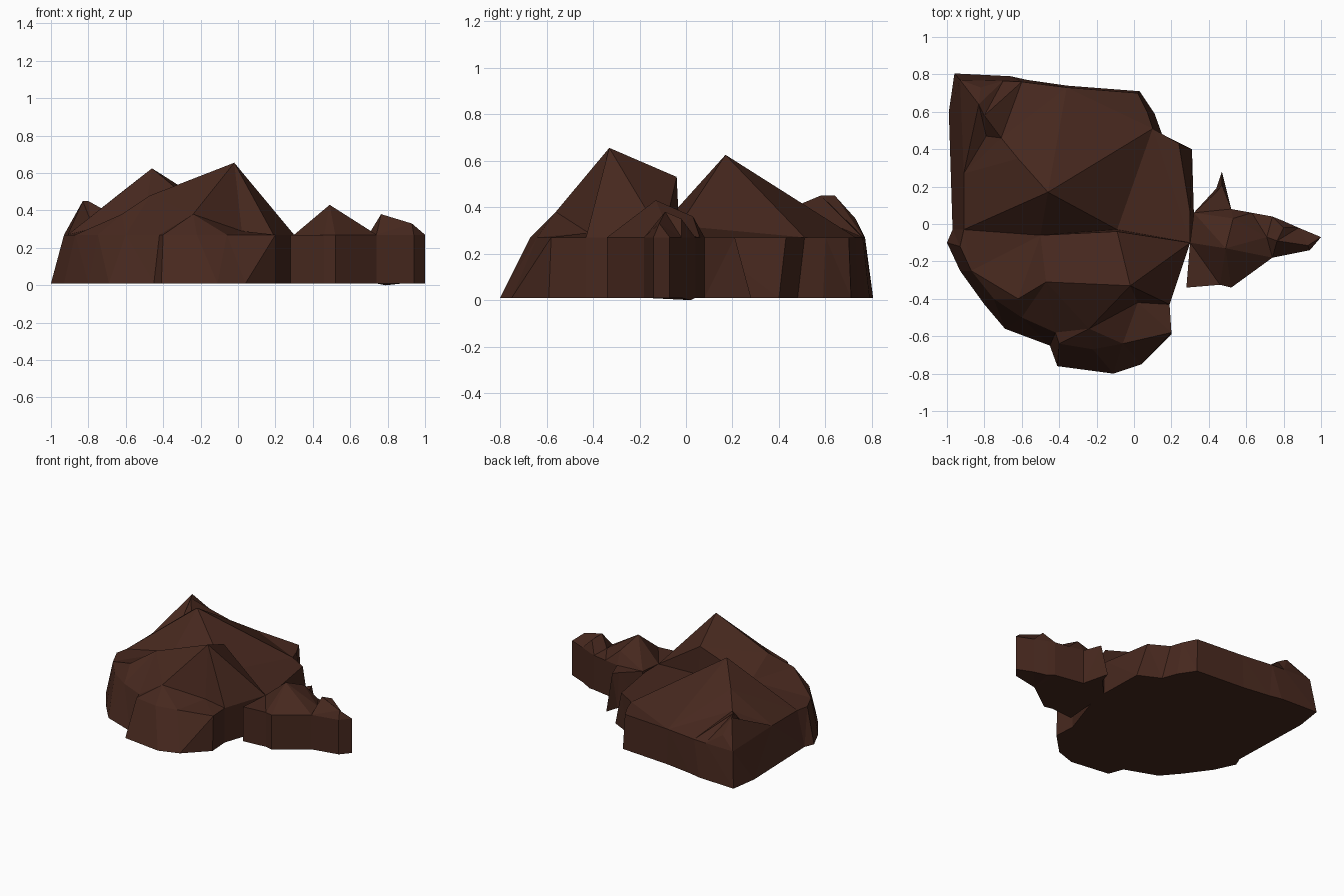
import bpy
import bmesh
from mathutils import Vector
from mathutils.geometry import delaunay_2d_cdt

RIM, BASE = 0.27, 0.01

mat = bpy.data.materials.new("brown_rock")
mat.diffuse_color = (0.062, 0.021, 0.013, 1)


def rock(name, foot, rim, peaks, ridges=(), nub=None):
    """Leaning walls from foot to rim, with a faceted cap triangulated over the peaks."""
    n = len(foot)
    top = [(x, y, RIM) for x, y in rim] + list(peaks)
    edges = [(i, (i + 1) % n) for i in range(n)] + list(ridges)
    flat = [Vector(p[:2]) for p in top]
    co, _, faces, orig, _, _ = delaunay_2d_cdt(flat, edges, [], 1, 1e-5)
    bm = bmesh.new()
    cap = []
    for c, o in zip(co, orig):
        z = top[o[0]][2] if o else RIM
        cap.append(bm.verts.new((c.x, c.y, z)))
    where = {i: cap[k] for k, o in enumerate(orig) for i in o}
    for f in faces:
        bm.faces.new([cap[i] for i in f])
    low = [bm.verts.new((x, y, 0 if i == nub else BASE)) for i, (x, y) in enumerate(foot)]
    for i in range(n):
        j = (i + 1) % n
        bm.faces.new((low[i], low[j], where[j], where[i]))
    bm.faces.new(low[::-1])
    bmesh.ops.triangulate(bm, faces=[f for f in bm.faces if len(f.verts) > 3])
    bmesh.ops.recalc_face_normals(bm, faces=bm.faces)
    me = bpy.data.meshes.new(name)
    bm.to_mesh(me)
    bm.free()
    me.materials.append(mat)
    ob = bpy.data.objects.new(name, me)
    bpy.context.collection.objects.link(ob)
    return ob


# large rock mass
foot = [(0.30, -0.10), (0.32, 0.06), (0.31, 0.40), (0.15, 0.48), (0.11, 0.59), (0.03, 0.71),
        (-0.36, 0.74), (-0.57, 0.77), (-0.66, 0.79), (-0.96, 0.805), (-0.99, 0.60), (-0.97, -0.03),
        (-1.0, -0.10), (-0.93, -0.25), (-0.80, -0.43), (-0.69, -0.56), (-0.45, -0.65),
        (-0.41, -0.76), (-0.11, -0.80), (0.04, -0.75), (0.20, -0.59), (0.19, -0.43)]
rim = [(0.30, -0.10), (0.30, 0.06), (0.24, 0.43), (0.10, 0.51), (0.07, 0.60), (0.02, 0.70),
       (-0.36, 0.73), (-0.60, 0.76), (-0.70, 0.765), (-0.93, 0.77), (-0.91, 0.27), (-0.91, -0.03),
       (-0.93, -0.12), (-0.87, -0.25), (-0.75, -0.40), (-0.60, -0.50), (-0.42, -0.58),
       (-0.40, -0.64), (-0.22, -0.67), (-0.06, -0.64), (0.20, -0.58), (0.19, -0.43)]
peaks = [(-0.02, -0.33, 0.655),  # 22 front summit
         (-0.09, -0.04, 0.53),   # 23 cliff edge
         (-0.50, -0.06, 0.37),   # 24 valley
         (-0.47, -0.31, 0.48),   # 25 front shoulder
         (-0.46, 0.17, 0.625),   # 26 back summit
         (-0.62, 0.35, 0.50),    # 27 back shoulder
         (-0.71, 0.46, 0.40),    # 28 saddle
         (-0.80, 0.58, 0.45),    # 29 corner knob
         (-0.83, 0.64, 0.45),    # 30 corner knob
         (-0.82, 0.73, 0.35),    # 31 corner slope
         (-0.62, -0.40, 0.38),   # 32 front left slope
         (-0.24, -0.56, 0.38),   # 33 front slope
         (0.02, -0.42, 0.29),    # 34 notch
         (-0.09, -0.03, 0.32),   # 35 cliff foot
         (-0.79, 0.47, 0.35)]    # 36 hollow below knob
ridges = [(22, 23), (22, 0), (23, 0), (23, 24), (22, 25), (24, 25), (24, 26), (24, 11),
          (26, 11), (26, 3), (26, 27), (27, 28), (26, 6), (28, 29), (29, 30),
          (25, 32), (22, 33), (33, 34), (22, 34), (35, 0), (35, 24), (0, 3), (10, 27),
          (10, 36), (36, 28), (36, 29), (30, 31)]
rock("main_rock", foot, rim, peaks, ridges)

# narrow spur on the right, almost upright walls
spur = [(0.30, -0.10), (0.28, -0.34), (0.46, -0.325), (0.52, -0.34), (0.74, -0.18), (0.94, -0.14),
        (1.0, -0.07), (0.88, -0.02), (0.79, 0.02), (0.74, 0.04), (0.63, 0.06), (0.52, 0.08),
        (0.47, 0.28), (0.44, 0.19), (0.32, 0.06)]
spur_rim = list(spur)
spur_rim[12] = (0.47, 0.21)      # the back spike leans inward
spur_rim[13] = (0.44, 0.17)
spur_peaks = [(0.49, -0.13, 0.43), (0.53, 0.03, 0.36), (0.71, -0.07, 0.29),
              (0.765, -0.09, 0.38), (0.80, -0.02, 0.35), (0.93, -0.115, 0.33)]
rock("spur_rock", spur, spur_rim, spur_peaks, [(15, 0), (15, 3), (18, 20)], nub=8)
